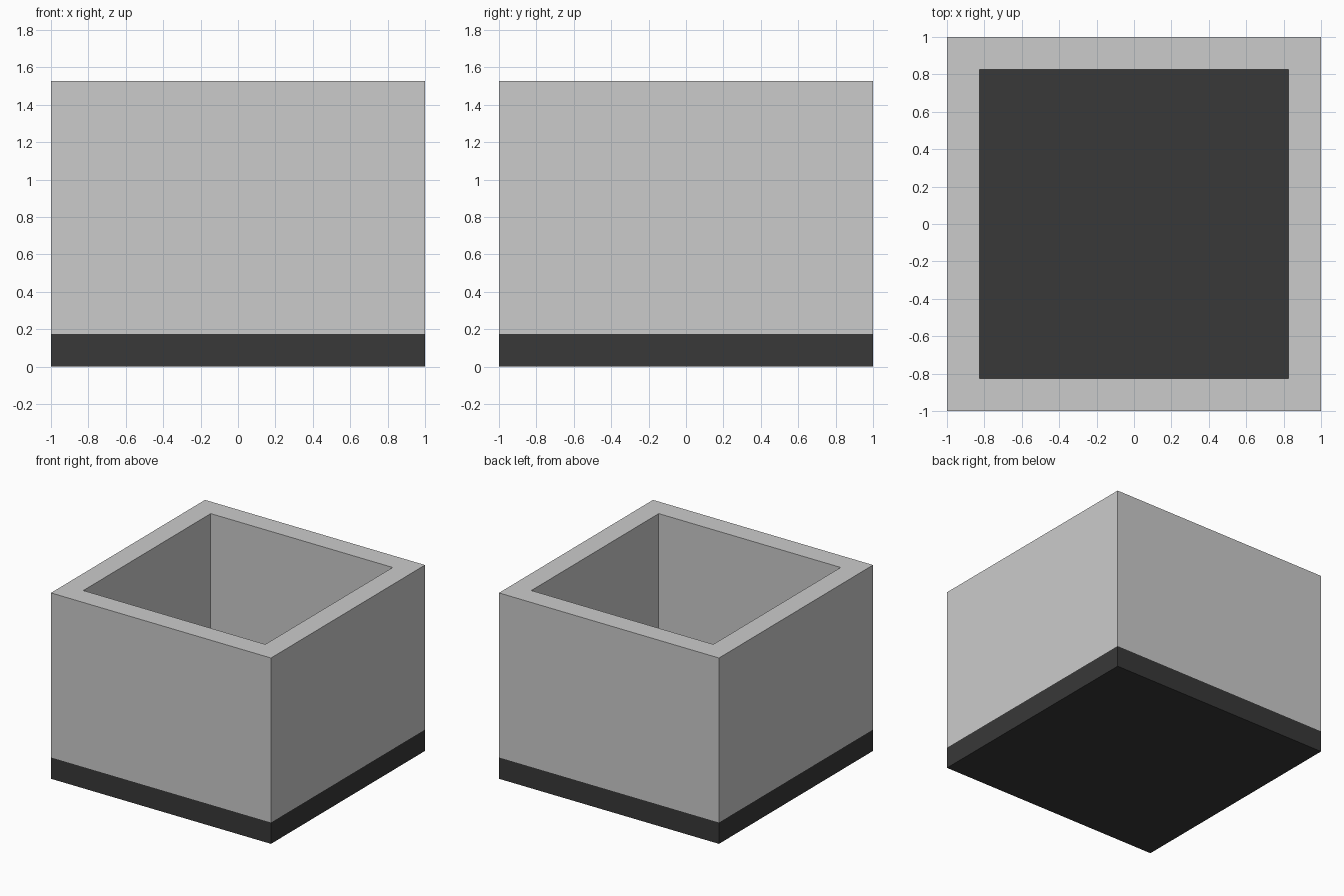
import bpy
import bmesh

if "Cube" in bpy.data.objects:
    bpy.data.objects.remove(bpy.data.objects["Cube"])

HALF, WALL, BASE, TOP = 1.0, 0.173, 0.175, 1.527


def square(bm, half, z):
    return [bm.verts.new((sx * half, sy * half, z))
            for sx, sy in ((-1, -1), (1, -1), (1, 1), (-1, 1))]


def finish(name, bm):
    bmesh.ops.recalc_face_normals(bm, faces=bm.faces)
    mesh = bpy.data.meshes.new(name)
    bm.to_mesh(mesh)
    bm.free()
    obj = bpy.data.objects.new(name, mesh)
    bpy.context.collection.objects.link(obj)
    return obj


# Dark base slab, also the floor of the box
bm = bmesh.new()
low, high = square(bm, HALF, 0), square(bm, HALF, BASE)
bm.faces.new(low)
bm.faces.new(high)
for i in range(4):
    j = (i + 1) % 4
    bm.faces.new((low[i], low[j], high[j], high[i]))
base = finish("base", bm)
dark = bpy.data.materials.new("dark")
dark.diffuse_color = (0.04, 0.04, 0.04, 1)
dark.use_nodes = True
dark.node_tree.nodes["Principled BSDF"].inputs["Base Color"].default_value = dark.diffuse_color
base.data.materials.append(dark)

# Four joined walls: a square ring swept through outer and inner loops
bm = bmesh.new()
inner = HALF - WALL
loops = [square(bm, HALF, BASE), square(bm, HALF, TOP),
         square(bm, inner, TOP), square(bm, inner, BASE)]
for k in range(4):
    a, b = loops[k], loops[(k + 1) % 4]
    for i in range(4):
        j = (i + 1) % 4
        bm.faces.new((a[i], a[j], b[j], b[i]))
finish("walls", bm)
